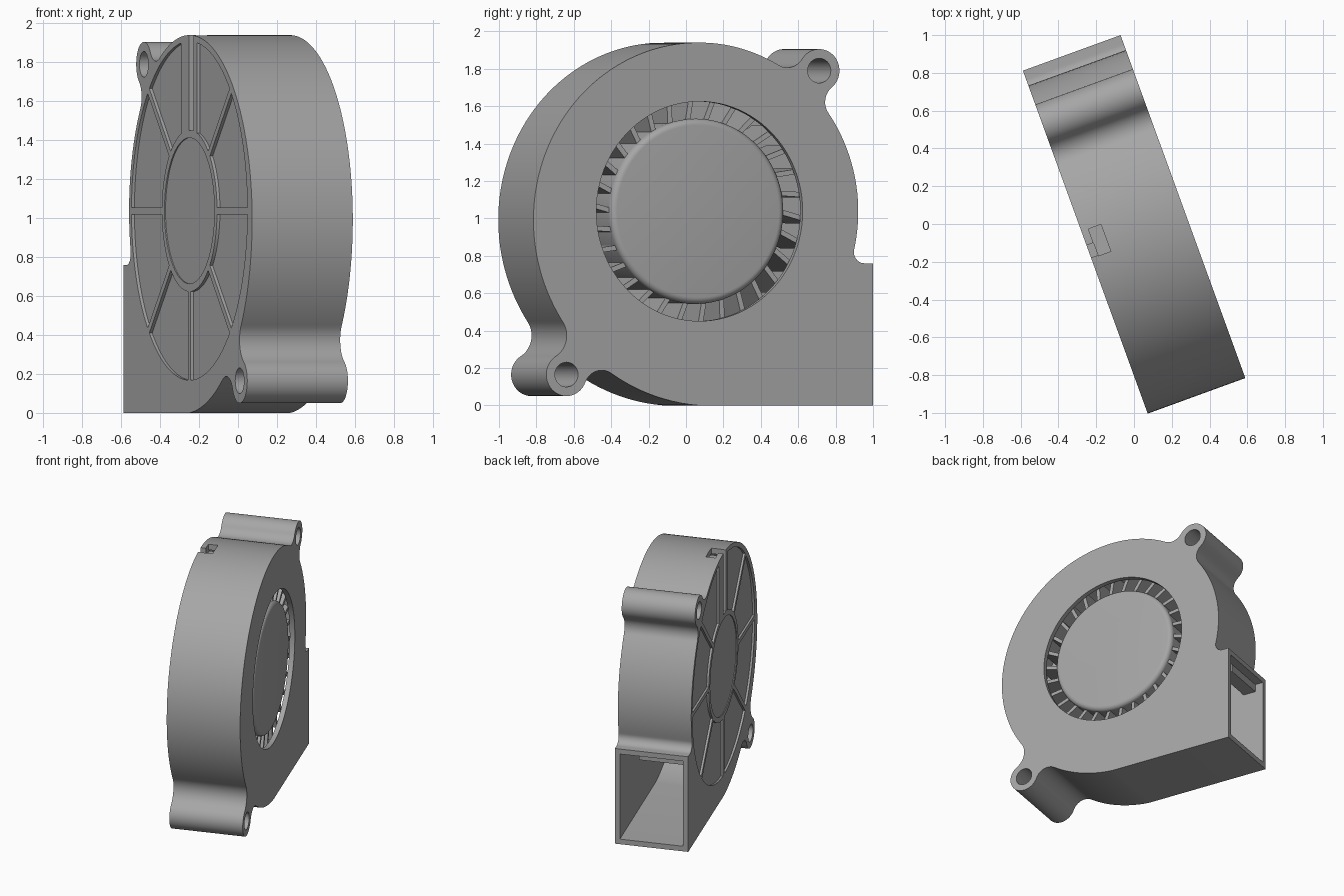
import bpy, bmesh, math
from math import sin, cos, pi, hypot, atan2, acos, asin, radians
from mathutils import Matrix

if "Cube" in bpy.data.objects:
    bpy.data.objects.remove(bpy.data.objects["Cube"])

CY, CZ = -0.026, 1.038          # rotor axis in the (length, height) plane
T = 0.275                       # half thickness
LUGS = [(0.658, 1.79, 0.10, 0.10), (-0.780, 0.165, 0.13, 0.10)]  # y, z, fillets
LUG_R = 0.115
parts = []

# Dark grey plastic
plastic = bpy.data.materials.new("dark_grey")
plastic.diffuse_color = (0.38, 0.38, 0.38, 1)
plastic.use_nodes = True
plastic.node_tree.nodes["Principled BSDF"].inputs["Base Color"].default_value = plastic.diffuse_color


def link(name, bm):
    me = bpy.data.meshes.new(name)
    bmesh.ops.recalc_face_normals(bm, faces=bm.faces)
    bm.to_mesh(me)
    bm.free()
    me.materials.append(plastic)
    ob = bpy.data.objects.new(name, me)
    bpy.context.collection.objects.link(ob)
    return ob


def add_prism(bm, pts, x0, x1):
    a = [bm.verts.new((x0, y, z)) for y, z in pts]
    b = [bm.verts.new((x1, y, z)) for y, z in pts]
    bm.faces.new(a)
    bm.faces.new(b[::-1])
    for i in range(len(a)):
        j = (i + 1) % len(a)
        bm.faces.new((a[i], b[i], b[j], a[j]))


def prism(name, pts, x0, x1):
    bm = bmesh.new()
    add_prism(bm, pts, x0, x1)
    return link(name, bm)


def arc(y, z, r, a0, a1, n):
    return [(y + r * cos(a0 + (a1 - a0) * i / n), z + r * sin(a0 + (a1 - a0) * i / n))
            for i in range(n + 1)]


def circle(y, z, r, n=64):
    return arc(y, z, r, 0, 2 * pi, n)[:-1]


def rect(y0, y1, z0, z1):
    return [(y0, z0), (y1, z0), (y1, z1), (y0, z1)]


def cut(ob, cutter):
    cutter.hide_render = True
    m = ob.modifiers.new("cut", "BOOLEAN")
    m.operation, m.solver, m.object = "DIFFERENCE", "EXACT", cutter
    bpy.context.view_layer.objects.active = ob
    bpy.ops.object.modifier_apply(modifier=m.name)
    bpy.data.objects.remove(cutter)


def volute(t):
    s = max(0.0, (t - pi / 2) / pi)
    return 0.906 - 0.004 * min(1, max(0, t / (pi / 2))) + 0.136 * s ** 1.8


def spiral(t0, t1, inset=0.0):
    n = max(2, int((t1 - t0) / radians(2.5)))
    out = []
    for i in range(n + 1):
        t = t0 + (t1 - t0) * i / n
        r = volute(t) - inset
        out.append((CY + r * cos(t), CZ + r * sin(t)))
    return out


def short(a0, a1):
    return a0 + (a1 - a0 + pi) % (2 * pi) - pi


def lug_side(ly, lz, rf, side):
    """Fillet tangent to both the scroll and the lug: scroll angle and centre."""
    d, al = hypot(ly - CY, lz - CZ), atan2(lz - CZ, ly - CY) % (2 * pi)
    t = al
    for _ in range(20):
        q = volute(t) + rf
        t = al + side * acos((d * d + q * q - (LUG_R + rf) ** 2) / (2 * d * q))
    return t, CY + q * cos(t), CZ + q * sin(t)


# Scroll outline: outlet fillet, spiral, two filleted lugs, straight floor
rf = 0.06
fz = 0.76 + rf
fy = CY + math.sqrt((volute(0) + rf) ** 2 - (fz - CZ) ** 2)
start = atan2(fz - CZ, fy - CY)
outline = [(0.964, 0.0), (0.964, 0.76)] + arc(fy, fz, rf, -pi / 2, start - pi, 12)
t = start + 0.02
for ly, lz, r1, r2 in LUGS:
    t1, y1, z1 = lug_side(ly, lz, r1, -1)
    t2, y2, z2 = lug_side(ly, lz, r2, 1)
    outline += spiral(t, t1 - 0.01)
    a_lug1, a_lug2 = atan2(z1 - lz, y1 - ly), atan2(z2 - lz, y2 - ly)
    outline += arc(y1, z1, r1, t1 + pi, short(t1 + pi, a_lug1 + pi), 12)
    outline += arc(ly, lz, LUG_R, a_lug1, a_lug1 + (a_lug2 - a_lug1) % (2 * pi), 32)[1:-1]
    outline += arc(y2, z2, r2, a_lug2 + pi, short(a_lug2 + pi, t2 + pi), 12)
    t = t2 + 0.01
outline += spiral(t, 1.5 * pi)
outline = [(y, max(z, 0.0)) for y, z in outline]
housing = prism("blower_housing", outline, -T, T)
parts.append(housing)

# Hollow scroll and outlet duct
cavity = [(1.1, 0.04), (1.1, 0.72), (0.90, 0.72), (0.84, 0.76)]
cavity += [(y, max(z, 0.04)) for y, z in spiral(start + 0.03, 1.5 * pi, 0.045)]
cut(housing, prism("cavity_cutter", cavity, -0.235, 0.237))

# Air inlet and screw holes
cut(housing, prism("inlet_cutter", circle(CY + 0.003, CZ, 0.587, 96), 0.2, 0.4))
for ly, lz, _, _ in LUGS:
    cut(housing, prism("hole_cutter", circle(ly, lz, 0.066, 32), -0.4, 0.4))

# Shallow back panels, leaving eight ribs and a hub ring
cut(housing, prism("hub_panel_cutter", circle(CY, CZ, 0.375), -0.4, -T + 0.006))
bm = bmesh.new()
for k in range(8):
    a0, a1 = k * pi / 4, (k + 1) * pi / 4
    w0, w1 = (0.115 if k == 2 else 0.018), (0.125 if k == 1 else 0.018)
    sector = []
    for r, flip in ((0.415, False), (0.87, True)):
        seg = arc(CY, CZ, r, a0 + asin(w0 / r), a1 - asin(w1 / r), 16)
        sector += seg[::-1] if flip else seg
    add_prism(bm, sector, -0.4, -T + 0.016)
cut(housing, link("panel_cutter", bm))

# Hooked wire channel at the top of the back, with a closed floor at the rim
cut(housing, prism("slot_cutter", rect(-0.09, -0.02, 1.45, 2.1), -0.4, -0.165))
cut(housing, prism("undercut_cutter", rect(-0.094, 0.058, 1.80, 2.1), -0.236, -0.165))
parts.append(prism("wire_channel_floor", rect(-0.11, 0.075, 1.83, 1.875), -0.236, -0.155))

# Tongue inside the outlet
parts.append(prism("outlet_tongue", rect(0.80, 0.90, 0.66, 0.735), -0.24, 0.11))

# Rotor hub with rounded rim, turned around the axis
profile = [(-0.19, 0.0), (-0.19, 0.50), (-0.13, 0.53), (-0.12, 0.495)]
profile += [(0.225 + 0.035 * sin(a), 0.46 + 0.035 * cos(a))
            for a in (i * pi / 12 for i in range(7))] + [(0.26, 0.0)]
bm = bmesh.new()
vs = [bm.verts.new((x, CY + r, CZ)) for x, r in profile]
es = [bm.edges.new(p) for p in zip(vs, vs[1:])]
bmesh.ops.spin(bm, geom=vs + es, cent=(0, CY, CZ), axis=(1, 0, 0), angle=2 * pi, steps=96)
bmesh.ops.remove_doubles(bm, verts=bm.verts, dist=1e-4)
parts.append(link("rotor_hub", bm))

# Slanted impeller blades
bm = bmesh.new()
for k in range(30):
    a = 2 * pi * k / 30
    h, lean = 0.014, 0.05
    quad = [(0.47, -h), (0.47, h), (0.65, h - lean), (0.65, -h - lean)]
    add_prism(bm, [(CY + r * cos(a) - w * sin(a), CZ + r * sin(a) + w * cos(a))
                   for r, w in quad], -0.17, 0.225)
parts.append(link("impeller_blades", bm))

# Turn the whole blower 20 degrees and smooth the round surfaces
for ob in parts:
    ob.data.transform(Matrix.Rotation(radians(20), 4, "Z"))
    bpy.ops.object.select_all(action="DESELECT")
    ob.select_set(True)
    bpy.context.view_layer.objects.active = ob
    bpy.ops.object.shade_smooth_by_angle(angle=radians(30))
